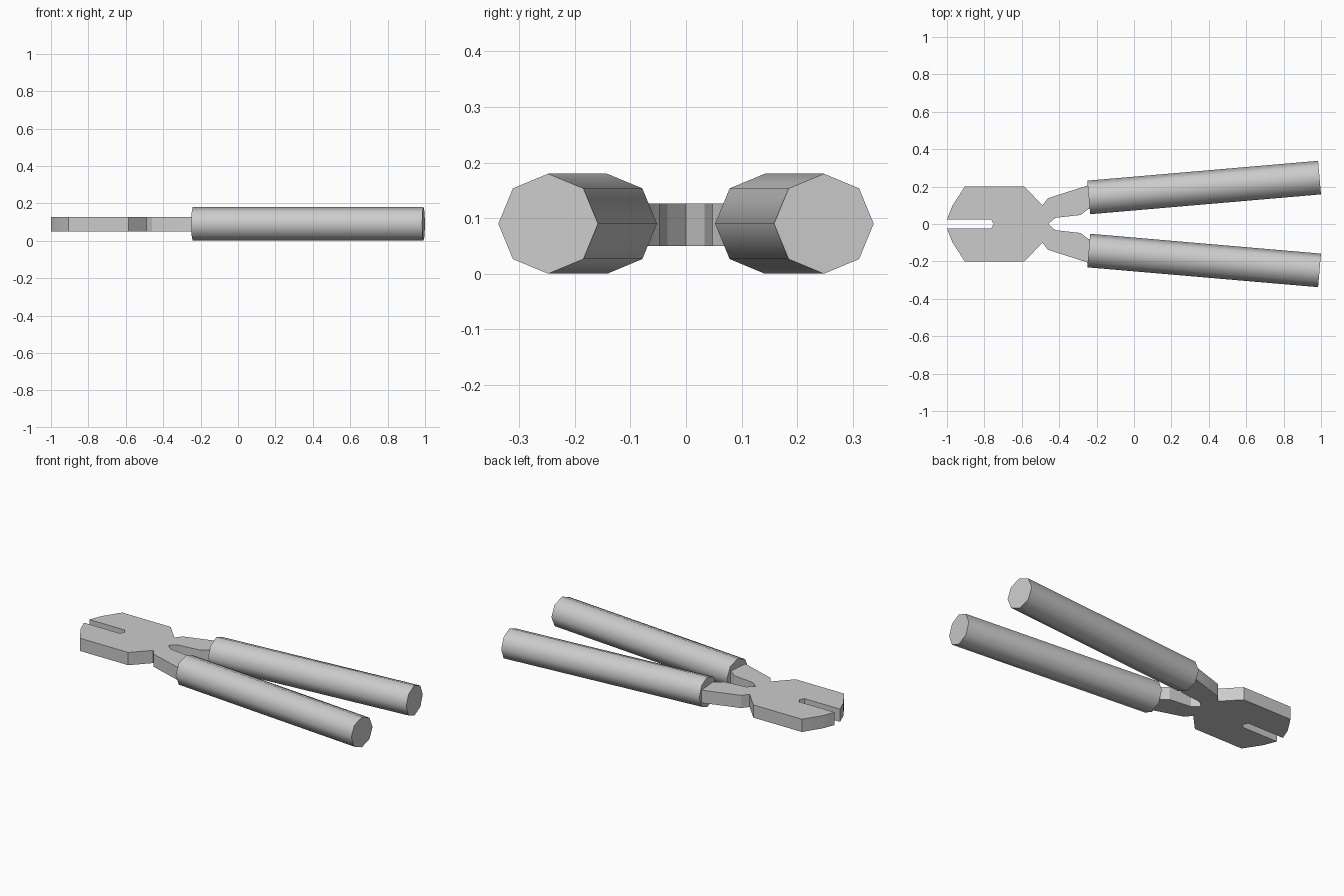
import bpy, bmesh
from math import radians
from mathutils import Vector

cube = bpy.data.objects.get("Cube")
if cube:
    bpy.data.objects.remove(cube, do_unlink=True)

steel = bpy.data.materials.new("plain_grey")
steel.use_nodes = True
colour = (0.6, 0.6, 0.6, 1)
steel.diffuse_color = colour
steel.node_tree.nodes["Principled BSDF"].inputs["Base Color"].default_value = colour


def finish(obj, angle):
    obj.data.materials.append(steel)
    bpy.ops.object.select_all(action="DESELECT")
    obj.select_set(True)
    bpy.context.view_layer.objects.active = obj
    bpy.ops.object.shade_smooth_by_angle(angle=radians(angle))


# Flat jaw plate with a slot, narrowing to a neck and two arms
half = [(-0.765, 0.025), (-1, 0.025), (-0.97, 0.1), (-0.905, 0.2), (-0.585, 0.2),
        (-0.49, 0.1), (-0.46, 0.138), (-0.25, 0.205), (-0.2, 0.205),
        (-0.2, 0.095), (-0.245, 0.08), (-0.285, 0.048), (-0.42, 0.033)]
outline = [(-0.75, 0)] + half + [(-0.46, 0)] + [(x, -y) for x, y in reversed(half)]

bm = bmesh.new()
base = bm.faces.new([bm.verts.new((x, y, 0.05)) for x, y in outline])
extruded = bmesh.ops.extrude_face_region(bm, geom=[base], use_keep_orig=True)
top = [v for v in extruded["geom"] if isinstance(v, bmesh.types.BMVert)]
bmesh.ops.translate(bm, verts=top, vec=(0, 0, 0.076))
bmesh.ops.recalc_face_normals(bm, faces=bm.faces)
mesh = bpy.data.meshes.new("jaw_plate")
bm.to_mesh(mesh)
bm.free()
plate = bpy.data.objects.new("jaw_plate", mesh)
bpy.context.collection.objects.link(plate)
finish(plate, 25)

# Splayed eight-sided grips
for name, side in (("left_grip", -1), ("right_grip", 1)):
    start = Vector((-0.242, side * 0.142, 0.09))
    end = Vector((0.992, side * 0.248, 0.09))
    axis = end - start
    bpy.ops.mesh.primitive_cylinder_add(vertices=8, radius=0.09, depth=axis.length,
                                        location=(start + end) / 2)
    grip = bpy.context.object
    grip.name = name
    grip.rotation_euler = axis.to_track_quat("Z", "Y").to_euler()
    finish(grip, 50)
